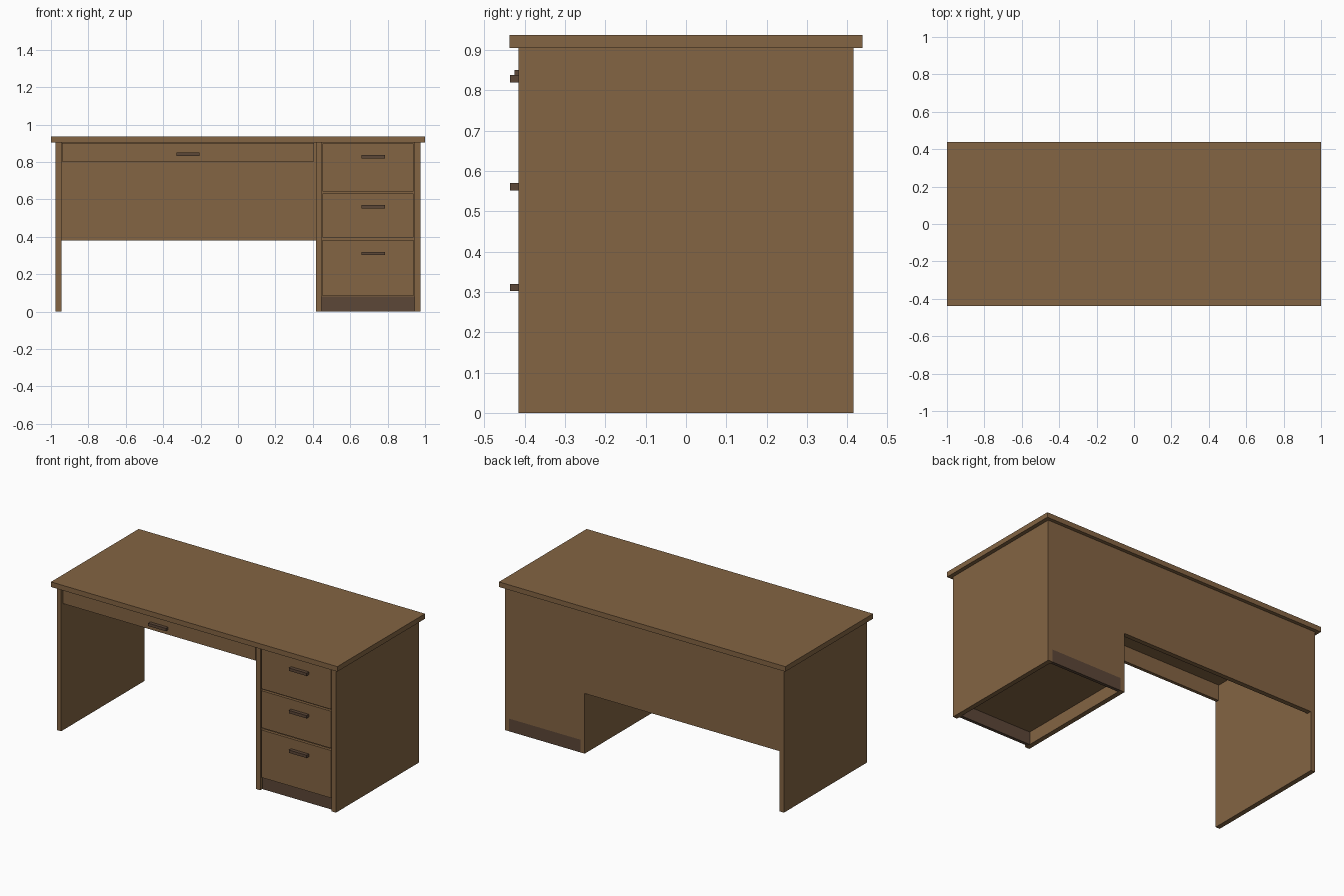
import bpy
import bmesh

cube = bpy.data.objects.get("Cube")
if cube:
    bpy.data.objects.remove(cube, do_unlink=True)


def material(name, rgb):
    mat = bpy.data.materials.new(name)
    mat.use_nodes = True
    mat.diffuse_color = (*rgb, 1)
    mat.node_tree.nodes["Principled BSDF"].inputs["Base Color"].default_value = (*rgb, 1)
    return mat


wood = material("brown wood", (0.23, 0.128, 0.056))
dark = material("dark brown", (0.107, 0.063, 0.039))


def box(name, x, y, z, mat):
    """Box between the (low, high) limits on each axis."""
    bm = bmesh.new()
    bmesh.ops.create_cube(bm, size=1)
    for v in bm.verts:
        v.co = [lim[0] if c < 0 else lim[1] for c, lim in zip(v.co, (x, y, z))]
    mesh = bpy.data.meshes.new(name)
    bm.to_mesh(mesh)
    bm.free()
    mesh.materials.append(mat)
    obj = bpy.data.objects.new(name, mesh)
    bpy.context.collection.objects.link(obj)
    return obj


def handle(name, x, front, z):
    box(name, (x - 0.062, x + 0.062), (front - 0.022, front), (z - 0.009, z + 0.009), dark)


FRONT, BACK = -0.415, 0.415
UNDER, KICK = 0.905, 0.08

# Top and upright panels
box("desk_top", (-1, 1), (-0.4375, 0.4375), (UNDER, 0.937), wood)
for name, x0 in (("right_side_panel", -0.975), ("inner_panel", 0.417), ("left_side_panel", 0.945)):
    box(name, (x0, x0 + 0.03), (FRONT, BACK), (0, UNDER), wood)

# Back boards
box("modesty_panel", (-0.945, 0.417), (BACK - 0.03, BACK), (0.38, UNDER), wood)

# Drawer cabinet between the inner and left panels
bay = (0.447, 0.945)
box("cabinet_body", bay, (FRONT + 0.018, BACK), (KICK, UNDER), wood)
box("front_kick_board", bay, (FRONT + 0.02, FRONT + 0.04), (0, KICK), dark)
box("back_kick_board", bay, (BACK - 0.02, BACK), (0, KICK), dark)

# Cabinet drawers
drawers = ((0.643, 0.898, 0.829), (0.397, 0.631, 0.561), (0.083, 0.383, 0.311))
for i, (low, high, grip) in enumerate(drawers, 1):
    box(f"drawer_front_{i}", (0.453, 0.939), (FRONT, FRONT + 0.02), (low, high), wood)
    handle(f"drawer_handle_{i}", 0.723, FRONT, grip)

# Wide drawer over the knee space
box("wide_drawer_front", (-0.94, 0.405), (FRONT + 0.012, FRONT + 0.032), (0.803, 0.902), wood)
handle("wide_drawer_handle", -0.268, FRONT + 0.012, 0.842)
